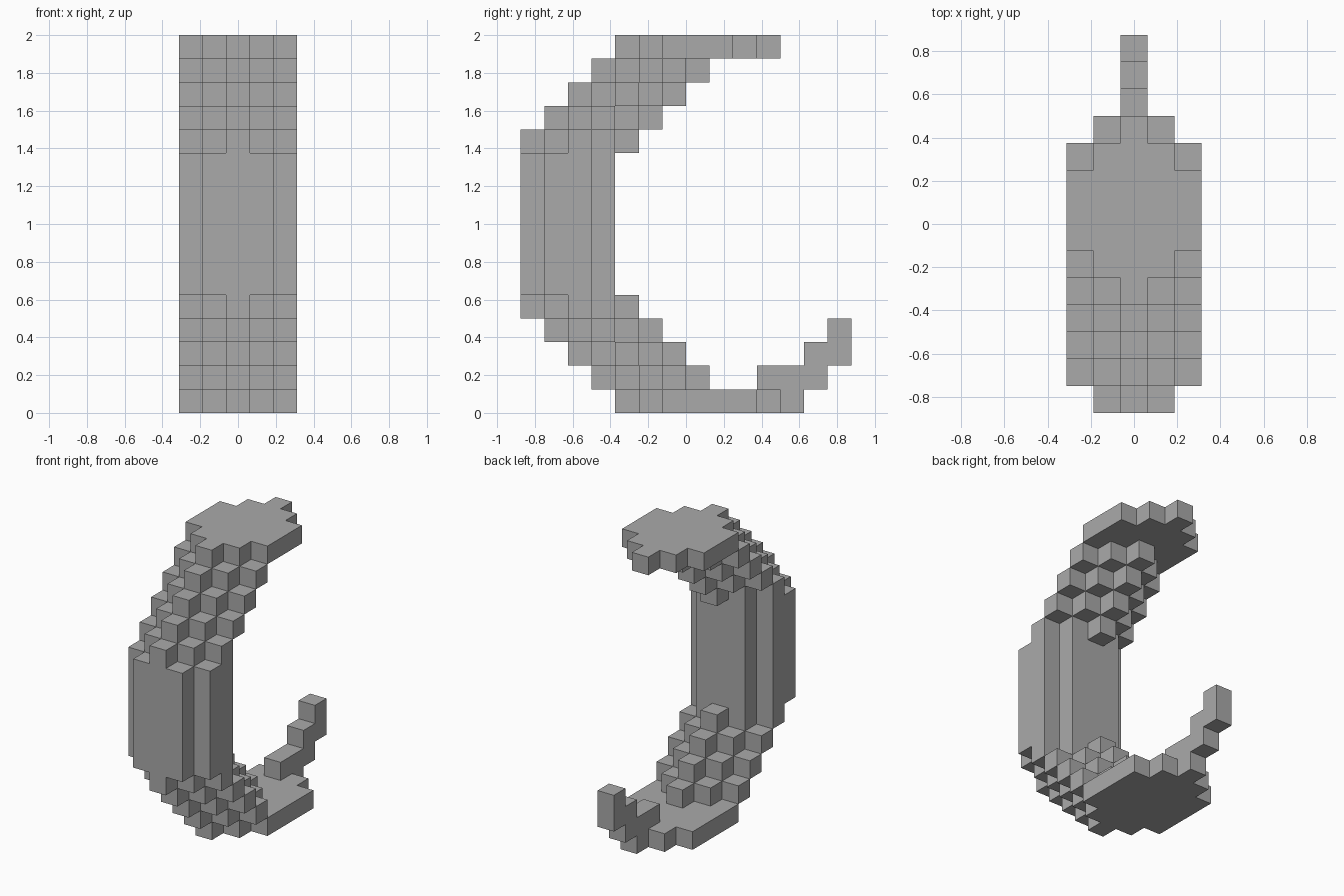
import bpy, bmesh
from mathutils import Vector

cube = bpy.data.objects.get("Cube")
if cube:
    bpy.data.objects.remove(cube, do_unlink=True)

CELL = 0.125
ORIGIN = Vector((-2.5, -7, 0))  # grid corner, in cells

grey = bpy.data.materials.new("plain_grey")
grey.use_nodes = True
color = (0.4, 0.4, 0.4, 1)
grey.diffuse_color = color
grey.node_tree.nodes["Principled BSDF"].inputs["Base Color"].default_value = color


def slab(layer, first, last):
    """One layer with stepped ends: each column off the middle is one cell shorter per end."""
    return {(x, y, layer) for x in range(5)
            for y in range(first + abs(x - 2), last - abs(x - 2) + 1)}


def stairs(layers, step):
    """Diamond slabs, each shifted one cell along y from the last."""
    cells = set()
    for i, layer in enumerate(layers):
        cells |= slab(layer, i * step, i * step + 4)
    return cells


parts = {
    "top_plate": slab(15, 4, 10),
    "upper_steps": stairs(range(11, 15), 1),
    "base_plate": slab(0, 4, 11),
    "lower_steps": stairs(range(4, 0, -1), 1),
    # Upright wall with its two side columns set in at both ends
    "front_wall": {(x, y, z) for z in range(5, 11) for x in range(5) for y in range(4)
                   if x in (1, 2, 3) or y in (1, 2)},
    # Thin rising tail on the centre line
    "back_tail": {(2, y, z) for z, ys in ((1, (10, 11, 12)), (2, (12, 13)), (3, (13,))) for y in ys},
}
filled = set().union(*parts.values())


def add_face(bm, cell, axis, side):
    """Square on one side of a cell, wound to face outwards."""
    u, v = (axis + 1) % 3, (axis + 2) % 3
    corners = []
    for a, b in ((0, 0), (1, 0), (1, 1), (0, 1)):
        p = Vector(cell)
        p[axis] += side
        p[u] += a
        p[v] += b
        corners.append(bm.verts.new((p + ORIGIN) * CELL))
    bm.faces.new(corners if side else corners[::-1])


# Build only the outer skin of each part, then merge flat areas
for name, cells in parts.items():
    bm = bmesh.new()
    for cell in sorted(cells):
        for axis in range(3):
            for side in (0, 1):
                neighbour = list(cell)
                neighbour[axis] += 2 * side - 1
                if tuple(neighbour) not in filled:
                    add_face(bm, cell, axis, side)
    bmesh.ops.remove_doubles(bm, verts=bm.verts, dist=0.001)
    bmesh.ops.dissolve_limit(bm, angle_limit=0.01, verts=bm.verts, edges=bm.edges)
    mesh = bpy.data.meshes.new(name)
    bm.to_mesh(mesh)
    bm.free()
    mesh.materials.append(grey)
    bpy.context.collection.objects.link(bpy.data.objects.new(name, mesh))
